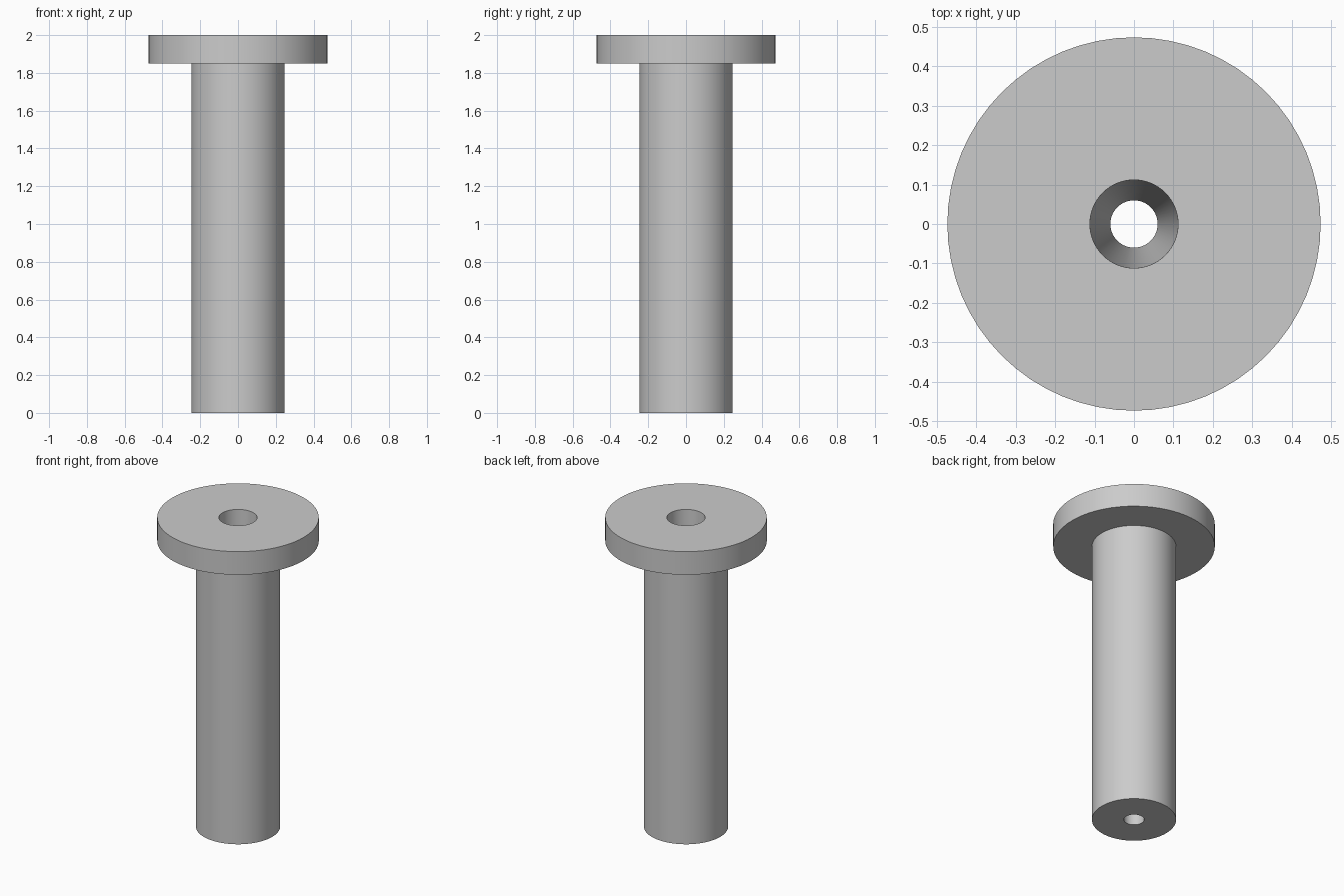
import bpy
import bmesh
import math

cube = bpy.data.objects.get("Cube")
if cube:
    bpy.data.objects.remove(cube, do_unlink=True)

SEGMENTS = 64
HEIGHT = 2.0
FLANGE_Z = 1.85
FLANGE_R = 0.474
SHAFT_R = 0.247
BORE_TOP_R = 0.112
BORE_BOTTOM_R = 0.06

# Plain grey metal
grey = bpy.data.materials.new("light_grey")
grey.use_nodes = True
colour = (0.6, 0.6, 0.6, 1.0)
grey.diffuse_color = colour
for node in grey.node_tree.nodes:
    if node.type == "BSDF_PRINCIPLED":
        node.inputs["Base Color"].default_value = colour


def lathe(name, profile, material):
    """Revolve a closed (radius, z) profile around the z axis."""
    bm = bmesh.new()
    rings = []
    for i in range(SEGMENTS):
        a = 2 * math.pi * i / SEGMENTS
        rings.append([bm.verts.new((r * math.cos(a), r * math.sin(a), z))
                      for r, z in profile])
    count = len(profile)
    for i, ring in enumerate(rings):
        following = rings[(i + 1) % SEGMENTS]
        for j in range(count):
            k = (j + 1) % count
            bm.faces.new((ring[j], following[j], following[k], ring[k]))
    bmesh.ops.recalc_face_normals(bm, faces=bm.faces)
    mesh = bpy.data.meshes.new(name)
    bm.to_mesh(mesh)
    bm.free()
    mesh.materials.append(material)
    obj = bpy.data.objects.new(name, mesh)
    bpy.context.collection.objects.link(obj)
    return obj


# Flanged shaft with a tapered bore running right through it
bushing = lathe("flanged_bushing", [
    (BORE_BOTTOM_R, 0),
    (SHAFT_R, 0),
    (SHAFT_R, FLANGE_Z),
    (FLANGE_R, FLANGE_Z),
    (FLANGE_R, HEIGHT),
    (BORE_TOP_R, HEIGHT),
], grey)

# Smooth round walls, crisp rims
bpy.ops.object.select_all(action="DESELECT")
bushing.select_set(True)
bpy.context.view_layer.objects.active = bushing
bpy.ops.object.shade_smooth_by_angle(angle=math.radians(30))
